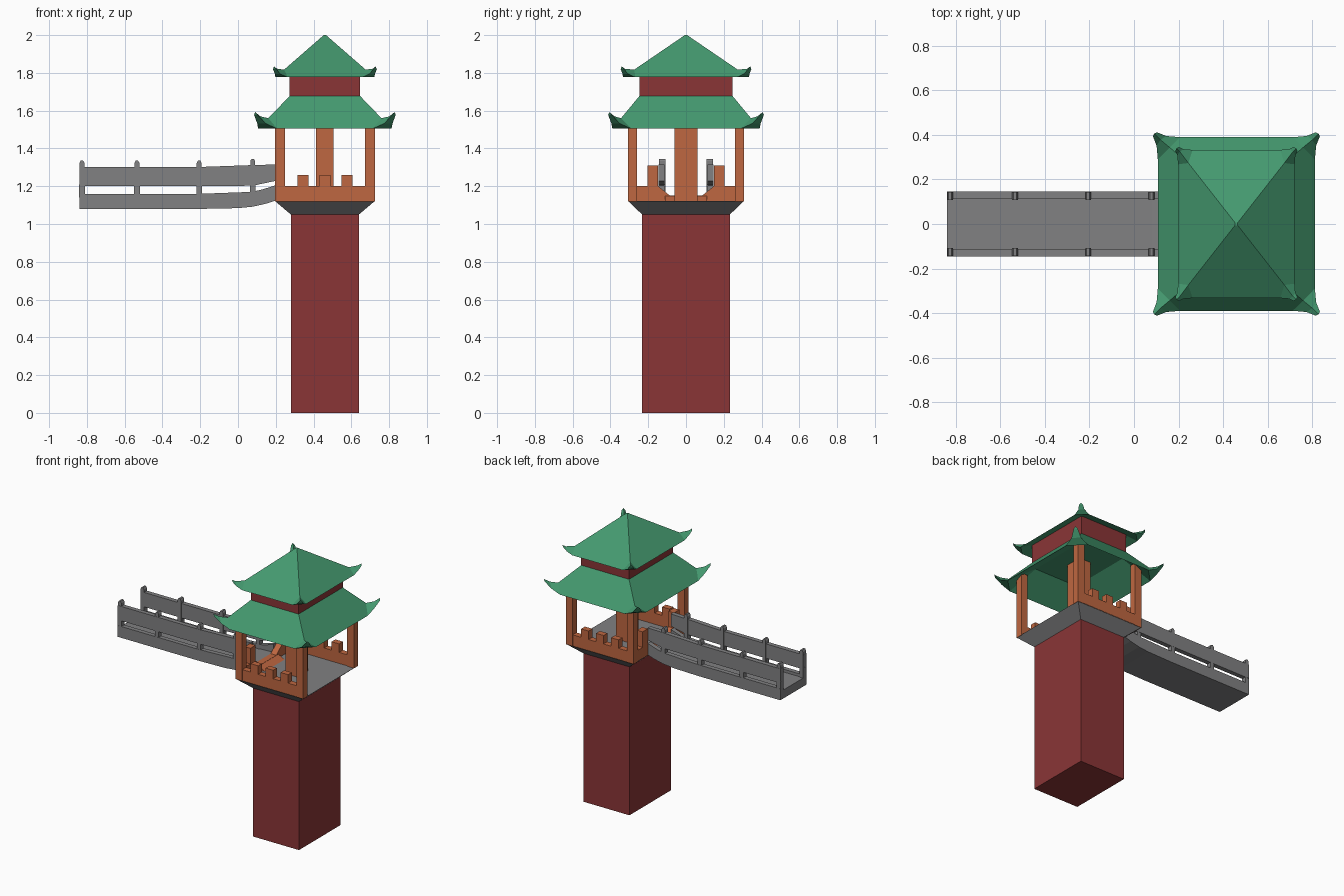
import bpy, bmesh

if "Cube" in bpy.data.objects:
    bpy.data.objects.remove(bpy.data.objects["Cube"])

CX, HX, HY = 0.46, 0.265, 0.307       # gallery centre and half sizes


def mat(name, col):
    m = bpy.data.materials.new(name)
    m.diffuse_color = (*col, 1)
    m.use_nodes = True
    m.node_tree.nodes["Principled BSDF"].inputs["Base Color"].default_value = m.diffuse_color
    return m


RED = mat("dark_red", (0.255, 0.036, 0.037))
ORANGE = mat("orange_wood", (0.52, 0.135, 0.052))
GREEN = mat("roof_green", (0.058, 0.32, 0.16))
GREY = mat("stone_grey", (0.22, 0.22, 0.225))


def finish(name, bm, m):
    bmesh.ops.recalc_face_normals(bm, faces=bm.faces)
    me = bpy.data.meshes.new(name)
    bm.to_mesh(me)
    bm.free()
    me.materials.append(m)
    ob = bpy.data.objects.new(name, me)
    bpy.context.collection.objects.link(ob)
    return ob


def prism(name, pts, axis, a, b, m):
    """Extrude a 2D profile along axis 'x' (pts are y,z) or 'y' (pts are x,z)."""
    bm = bmesh.new()
    place = (lambda p, t: (t, p[0], p[1])) if axis == 'x' else (lambda p, t: (p[0], t, p[1]))
    r0 = [bm.verts.new(place(p, a)) for p in pts]
    r1 = [bm.verts.new(place(p, b)) for p in pts]
    bm.faces.new(r0)
    bm.faces.new(r1)
    for i in range(len(pts)):
        j = (i + 1) % len(pts)
        bm.faces.new((r0[i], r0[j], r1[j], r1[i]))
    return finish(name, bm, m)


def box(name, x0, x1, y0, y1, z0, z1, m):
    return prism(name, [(x0, z0), (x1, z0), (x1, z1), (x0, z1)], 'y', y0, y1, m)


CORNERS = [(1, 1), (-1, 1), (-1, -1), (1, -1)]


def frustum(name, lo, hi, z0, z1, m):
    bm = bmesh.new()
    a = [bm.verts.new((CX + sx * lo[0], sy * lo[1], z0)) for sx, sy in CORNERS]
    b = [bm.verts.new((CX + sx * hi[0], sy * hi[1], z1)) for sx, sy in CORNERS]
    bm.faces.new(a)
    bm.faces.new(b)
    for i in range(4):
        j = (i + 1) % 4
        bm.faces.new((a[i], a[j], b[j], b[i]))
    return finish(name, bm, m)


def roof(name, eave, top, z0, z1, under, zu, t, e, out, ztip):
    """Hipped roof, hollow below, whose corners sweep up into small horns."""
    bm = bmesh.new()
    ex, ey = eave
    A, I, S = [], [], []
    zr = z1 + (z0 - z1) * t
    rx, ry = top[0] + (ex - top[0]) * t, top[1] + (ey - top[1]) * t
    for sx, sy in CORNERS:
        def V(x, y, z):
            return bm.verts.new((CX + sx * x, sy * y, z))
        A.append(V(*top, z1))
        I.append(V(*under, zu))
        mid = z0 + (ztip - z0) * 0.32
        secs = [
            (V(ex - e, ey, z0), V(rx, ry, zr), V(ex, ey - e, z0)),
            (V(ex - e * .38, ey + out * .25, mid), V(ex - e * .12, ey - e * .12, zr + (ztip - zr) * .3),
             V(ex + out * .25, ey - e * .38, mid)),
            (V(ex + out - .018, ey + out, ztip - .014), V(ex + out - .006, ey + out - .006, ztip),
             V(ex + out, ey + out - .018, ztip - .014)),
        ]
        S.append(secs)
        for s, n in zip(secs, secs[1:]):
            for k in range(3):
                l = (k + 1) % 3
                bm.faces.new((s[k], s[l], n[l], n[k]))
        bm.faces.new(secs[-1])
        bm.faces.new((secs[0][0], secs[0][2], I[-1]))
    bm.faces.new(A)
    bm.faces.new(I)
    for i in range(4):
        j = (i + 1) % 4
        k = 0 if i % 2 == 0 else 2
        ei, ej = S[i][0][k], S[j][0][k]
        bm.faces.new((A[i], A[j], S[j][0][1], ej, ei, S[i][0][1]))
        bm.faces.new((ei, ej, I[j], I[i]))
    return finish(name, bm, GREEN)


# Tower shaft, flared floor, upper storey
frustum("tower_shaft", (0.18, 0.232), (0.18, 0.232), 0, 1.05, RED)
frustum("gallery_floor", (0.18, 0.232), (HX, HY), 1.05, 1.122, GREY)
frustum("upper_storey", (0.187, 0.247), (0.187, 0.247), 1.65, 1.815, RED)

# Roofs
roof("lower_roof", (0.353, 0.39), (0.187, 0.247), 1.505, 1.677, (0.17, 0.23), 1.63,
     0.68, 0.10, 0.022, 1.592)
roof("upper_roof", (0.262, 0.333), (0.006, 0.006), 1.777, 2.0, (0.175, 0.235), 1.81,
     0.82, 0.065, 0.013, 1.834)

# Posts and centre column
for i, (sx, sy) in enumerate(CORNERS):
    xs = sorted((CX + sx * HX, CX + sx * (HX - 0.053)))
    ys = sorted((sy * HY, sy * (HY - 0.048)))
    box(f"corner_post_{i}", *xs, *ys, 1.12, 1.58, ORANGE)
box("centre_column", CX - 0.046, CX + 0.046, -0.06, 0.06, 1.12, 1.635, ORANGE)

# Battlemented parapets on the front and back; the right side stays open
prof = [(CX - HX + .02, 1.12), (CX - HX + .02, 1.2)]
for c in (-0.117, 0, 0.117):
    prof += [(CX + c - .029, 1.2), (CX + c - .029, 1.26), (CX + c + .029, 1.26), (CX + c + .029, 1.2)]
prof += [(CX + HX - .02, 1.2), (CX + HX - .02, 1.12)]
for n, s in (("front", -1), ("back", 1)):
    prism(f"{n}_parapet", prof, 'y', s * (HY - .001), s * (HY - .043), ORANGE)

# Left wall with the bridge opening, and a ramp down to the floor
half = [(.29, 1.12), (.29, 1.2), (.205, 1.2), (.205, 1.31), (.147, 1.31), (.147, 1.2), (.085, 1.15)]
wall = half + [(-y, z) for y, z in reversed(half)]
prism("bridge_wall", wall, 'x', CX - HX + .001, CX - HX + .045, ORANGE)
prism("bridge_ramp", [(.238, 1.12), (.238, 1.15), (.29, 1.12)], 'y', -.11, .11, ORANGE)

# Bridge: deck, then curb, handrail and posts mirrored on both sides
bottom = [(-.84, 1.08), (-.2, 1.08), (0, 1.084), (.08, 1.092), (.15, 1.108), (.198, 1.124)]
deck_top = [(.198, 1.15), (.08, 1.145), (-.2, 1.14), (-.84, 1.14)]
prism("bridge_deck", bottom + deck_top, 'y', -.12, .12, GREY)
curb = bottom + [(.198, 1.205), (.13, 1.183), (.07, 1.17), (-.2, 1.16), (-.84, 1.16)]
rail = [(-.84, 1.2), (-.2, 1.2), (.08, 1.203), (.198, 1.228),
        (.198, 1.315), (.08, 1.312), (-.2, 1.302), (-.84, 1.302)]
for n, s in (("front", -1), ("back", 1)):
    prism(f"{n}_bridge_curb", curb, 'y', s * .113, s * .145, GREY)
    prism(f"{n}_bridge_rail", rail, 'y', s * .113, s * .145, GREY)
    for i, x in enumerate((-.826, -.535, -.206, .078)):
        w, h = .013, 1.335 + (.01 if i == 3 else 0)
        cap = [(x - w, 1.14), (x + w, 1.14), (x + w, h - .012), (x + w * .5, h),
               (x - w * .5, h), (x - w, h - .012)]
        prism(f"{n}_bridge_post_{i}", cap, 'y', s * .108, s * .143, GREY)
        box(f"{n}_bridge_block_{i}", x - .015, x + .015, *sorted((s * .114, s * .144)), 1.14, 1.21, GREY)
